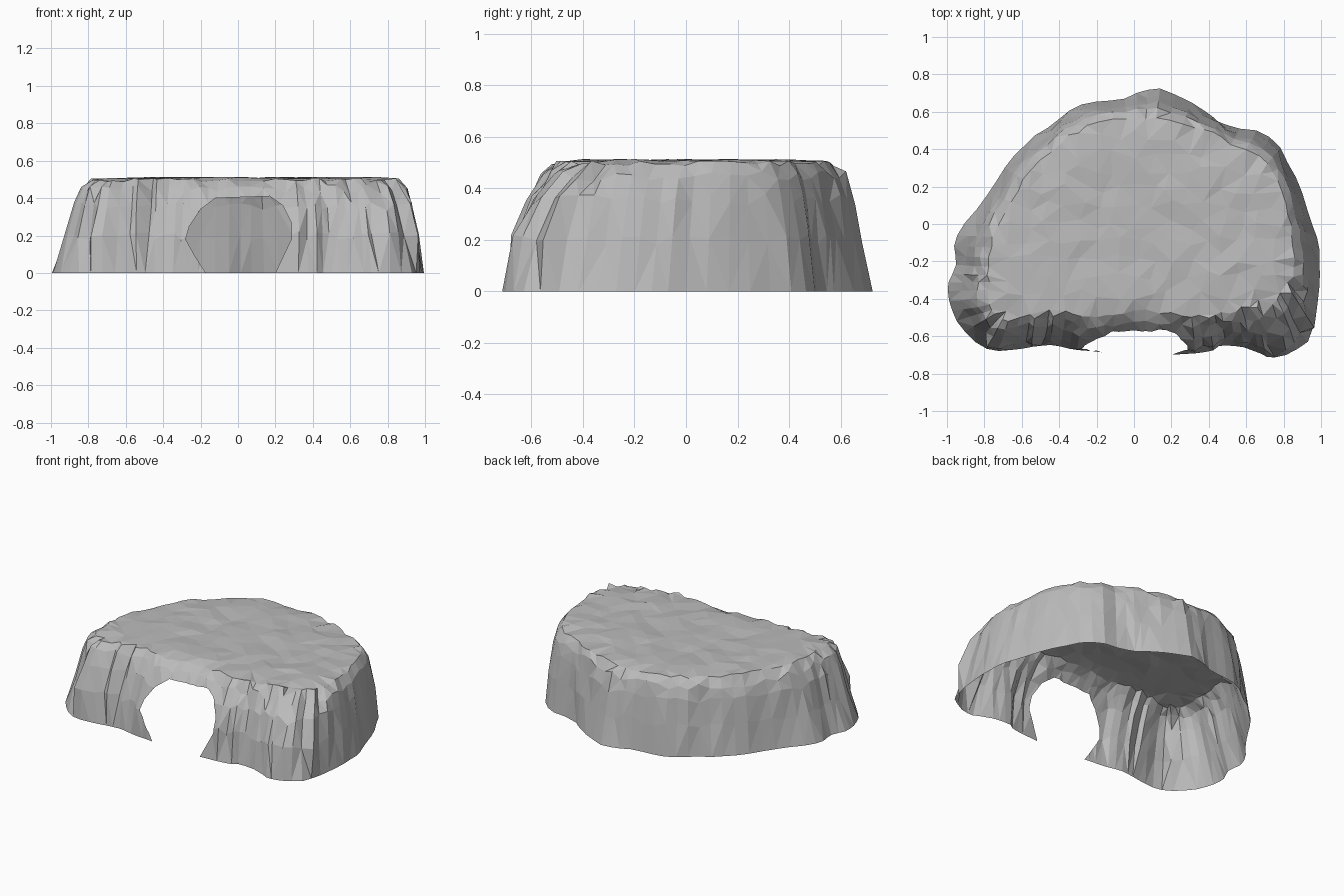
import bpy, bmesh, random
from mathutils import Vector
from mathutils.geometry import delaunay_2d_cdt

random.seed(4)
if "Cube" in bpy.data.objects:
    bpy.data.objects.remove(bpy.data.objects["Cube"])

# Stone colour
stone = bpy.data.materials.new("grey stone")
stone.use_nodes = True
colour = (0.5, 0.5, 0.5, 1)
stone.diffuse_color = colour
stone.node_tree.nodes["Principled BSDF"].inputs["Base Color"].default_value = colour

# Foot outline and matching plateau rim, counterclockwise from the front
outline = [
    (0, -.69, 0, -.46), (.2, -.7, .2, -.48), (.38, -.69, .35, -.49), (.5, -.65, .48, -.49),
    (.64, -.68, .6, -.47), (.76, -.72, .7, -.44), (.93, -.63, .81, -.39), (.99, -.42, .85, -.28),
    (1, -.2, .85, -.12), (.96, 0, .83, .05), (.87, .25, .77, .23), (.73, .47, .66, .36),
    (.5, .53, .46, .46), (.38, .61, .33, .52), (.14, .73, .12, .57), (-.05, .68, -.04, .56),
    (-.28, .64, -.25, .52), (-.47, .52, -.39, .43), (-.64, .37, -.55, .29), (-.79, .15, -.65, .12),
    (-.95, -.06, -.76, -.07), (-.96, -.22, -.78, -.23), (-1, -.36, -.78, -.35),
    (-.95, -.52, -.76, -.46), (-.79, -.67, -.69, -.5), (-.6, -.67, -.57, -.5),
    (-.45, -.65, -.43, -.49), (-.3, -.68, -.28, -.49), (-.17, -.69, -.15, -.48),
]
STEPS = 3

# Cave mouth as a convex outline in x and z
mouth = [(-.16, -.02), (-.23, .09), (-.28, .18), (-.26, .25), (-.2, .34), (-.12, .4),
         (.17, .41), (.24, .36), (.285, .27), (.285, .18), (.19, -.02)]


def columns():
    """Walk round the outline in a smooth curve, giving foot and rim points."""
    n = len(outline)
    for i in range(n):
        a, b, c, d = [Vector(outline[(i + k) % n]) for k in (-1, 0, 1, 2)]
        for s in range(STEPS):
            t = s / STEPS
            p = b + (c - a) * (t / 2) + (a * 2 - b * 5 + c * 4 - d) * (t * t / 2) \
                + (b * 3 - a - c * 3 + d) * (t ** 3 / 2)
            yield Vector((p[0], p[1], 0)), Vector((p[2], p[3], .5))


def wall_column(foot, rim):
    """Points up one column, with crags that are deepest at the front."""
    front = foot.y < -.45
    rough = .016 if front else .009
    groove = random.uniform(-rough, rough)
    if front and abs(foot.x) > .32 and random.random() < .3:
        groove += .03
    inward = Vector((-foot.x, -foot.y, 0)).normalized()
    # How far each height leans from the foot towards the rim
    if foot.x < -.85:
        leans = (0, .34, .58, .75, 1)
    elif front:
        leans = (0, .13, .42, .73, 1)
    else:
        leans = (0, .28, .48, .66, 1)
    points = []
    for z, t in zip((0, .2, .36, .45, .5), leans):
        p = foot.lerp(rim, t)
        if z:
            p += inward * (groove + random.uniform(-rough, rough) * .6)
        else:
            p += inward * random.uniform(0, .01)
        p.z = z + (random.uniform(-.025, .02) if 0 < z < .5 else 0)
        points.append(p)
    points[-1].z = .497 + random.uniform(-.01, .01)
    return points


def add_plateau(bm, rim):
    """Cover the top with uneven facets over scattered points."""
    flat = [v.co.xy for v in rim]
    spacing = .095
    for i in range(-10, 11):
        for j in range(-7, 8):
            p = Vector((i + random.uniform(-.35, .35), j + random.uniform(-.35, .35))) * spacing
            if min((p - q).length for q in flat[:len(rim)]) > .045:
                flat.append(p)
    points, _, faces, origin, _, _ = delaunay_2d_cdt(
        flat, [], [list(range(len(rim)))], 1, 1e-5)
    made = {}
    for face in faces:
        for k in face:
            if k in made:
                continue
            on_rim = [o for o in origin[k] if o < len(rim)]
            made[k] = rim[on_rim[0]] if on_rim else bm.verts.new(
                (*points[k], .506 + random.uniform(-.006, .008)))
        bm.faces.new([made[k] for k in face])


def cut_mouth(bm):
    """Slice the front wall along the mouth outline and open it."""
    def near(f):
        c = f.calc_center_median()
        return c.y < -.4 and abs(c.x) < .36 and c.z < .47

    sides = []
    for (x, z), (u, w) in zip(mouth, mouth[1:] + mouth[:1]):
        sides.append((Vector((x, 0, z)), Vector((z - w, 0, u - x)).normalized()))
    for point, normal in sides[:-1]:
        faces = [f for f in bm.faces if near(f)]
        edges = {e for f in faces for e in f.edges}
        verts = {v for f in faces for v in f.verts}
        bmesh.ops.bisect_plane(bm, geom=faces + list(edges) + list(verts),
                               plane_co=point, plane_no=normal, dist=1e-5)
    # The outline runs clockwise, so its inside lies below each side's normal
    inside = [f for f in bm.faces if near(f) and
              all((f.calc_center_median() - p).dot(n) < 0 for p, n in sides)]
    bmesh.ops.delete(bm, geom=inside, context='FACES')


# Loft the walls and cap them as one open-bottomed shell
bm = bmesh.new()
grid = [[bm.verts.new(p) for p in wall_column(foot, rim)] for foot, rim in columns()]
for a, b in zip(grid, grid[1:] + grid[:1]):
    for k in range(len(a) - 1):
        bm.faces.new((a[k], b[k], b[k + 1], a[k + 1]))
add_plateau(bm, [column[-1] for column in grid])
bmesh.ops.triangulate(bm, faces=bm.faces[:])
cut_mouth(bm)
bmesh.ops.recalc_face_normals(bm, faces=bm.faces[:])

mesh = bpy.data.meshes.new("rock_cave_shell")
bm.to_mesh(mesh)
bm.free()
mesh.materials.append(stone)
rock = bpy.data.objects.new("rock_cave_shell", mesh)
bpy.context.collection.objects.link(rock)
